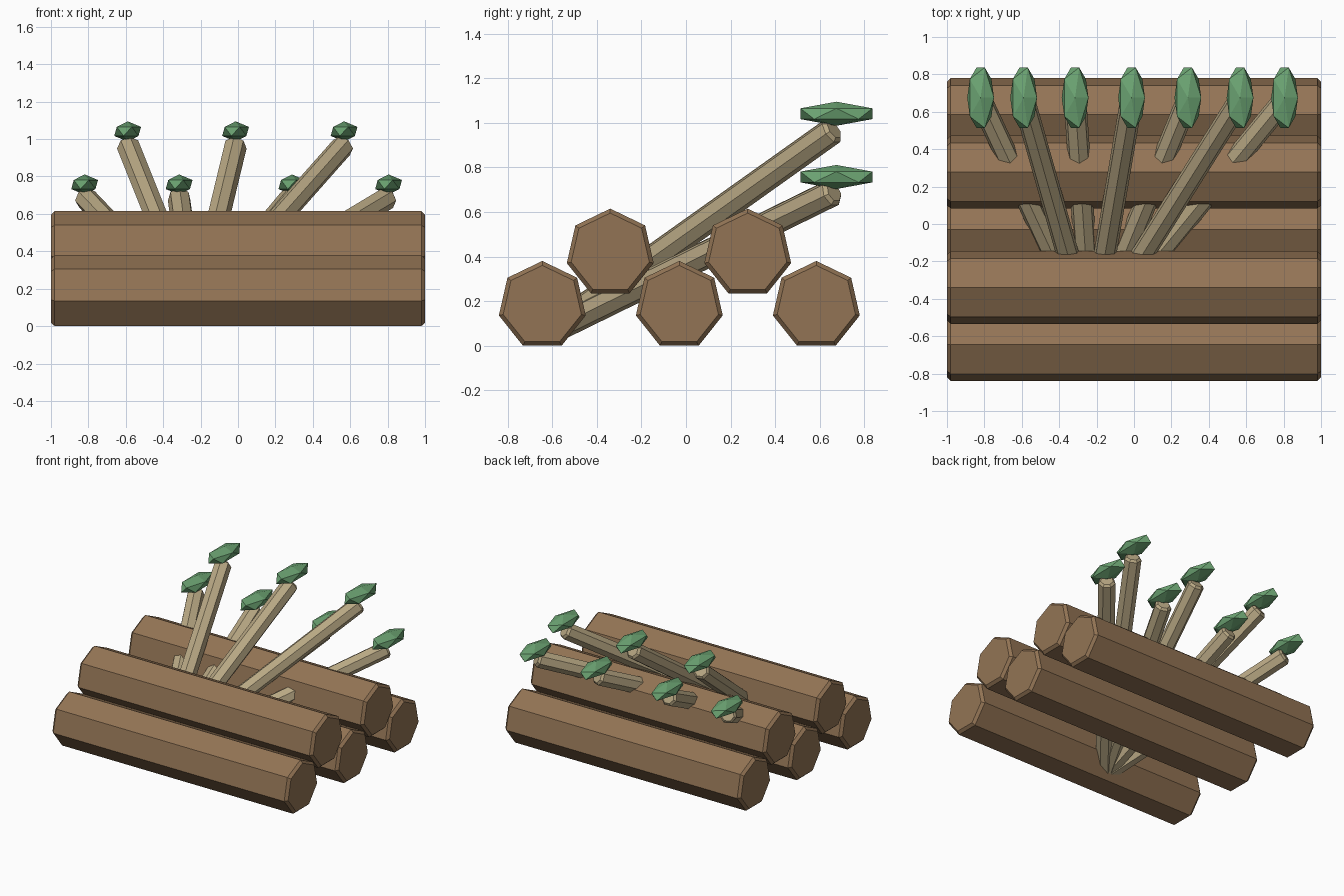
import bpy, bmesh, math
from mathutils import Vector

if "Cube" in bpy.data.objects:
    bpy.data.objects.remove(bpy.data.objects["Cube"])


def material(name, rgb):
    m = bpy.data.materials.new(name)
    m.diffuse_color = (*rgb, 1)
    m.use_nodes = True
    m.node_tree.nodes["Principled BSDF"].inputs["Base Color"].default_value = m.diffuse_color
    return m


BARK = material("bark_brown", (0.29, 0.175, 0.09))
WOOD = material("pale_wood", (0.48, 0.39, 0.23))
LEAF = material("leaf_green", (0.15, 0.37, 0.17))


def finish(bm, name, mat):
    bmesh.ops.recalc_face_normals(bm, faces=bm.faces)
    me = bpy.data.meshes.new(name)
    bm.to_mesh(me)
    bm.free()
    me.materials.append(mat)
    ob = bpy.data.objects.new(name, me)
    bpy.context.collection.objects.link(ob)
    return ob


def rod(name, start, end, radius, chamfer, mat, sides=7):
    """Chamfered prism between two points, one corner facing up."""
    start, end = Vector(start), Vector(end)
    axis = (end - start).normalized()
    side = axis.cross(Vector((0, 0, 1))).normalized()
    up = side.cross(axis)
    length = (end - start).length
    bm = bmesh.new()
    rings = []
    for d, r in ((0, radius - chamfer), (chamfer, radius),
                 (length - chamfer, radius), (length, radius - chamfer)):
        ring = []
        for i in range(sides):
            a = 2 * math.pi * i / sides
            ring.append(bm.verts.new(start + axis * d + up * r * math.cos(a) + side * r * math.sin(a)))
        rings.append(ring)
    for a, b in zip(rings, rings[1:]):
        for i in range(sides):
            j = (i + 1) % sides
            bm.faces.new((a[i], a[j], b[j], b[i]))
    bm.faces.new(rings[0])
    bm.faces.new(rings[-1])
    return finish(bm, name, mat)


def leaf(name, centre):
    bm = bmesh.new()
    bmesh.ops.create_icosphere(bm, subdivisions=1, radius=1)
    bmesh.ops.scale(bm, vec=(0.08, 0.19, 0.054), verts=bm.verts)
    bmesh.ops.translate(bm, vec=centre, verts=bm.verts)
    return finish(bm, name, LEAF)


# Stacked logs: three below, two resting on them
for row, z, ys in (("lower", 0.18, (-0.645, -0.03, 0.585)),
                   ("upper", 0.415, (-0.34, 0.277))):
    for i, y in enumerate(ys, 1):
        rod(f"{row}_log_{i}", (-1, y, z), (1, y, z), 0.2, 0.02, BARK)

# Shoots fanning out from one root inside the front log, each with a leaf bud
ROOT = (-0.23, -0.6, 0.07)
for row, tip_z, leaf_z, xs in (("low", 0.69, 0.757, (-0.82, -0.315, 0.288, 0.805)),
                               ("high", 0.97, 1.041, (-0.59, -0.013, 0.567))):
    for i, x in enumerate(xs, 1):
        rod(f"{row}_shoot_{i}", ROOT, (x, 0.665, tip_z), 0.062, 0.016, WOOD)
        leaf(f"{row}_leaf_{i}", (x, 0.675, leaf_z))
